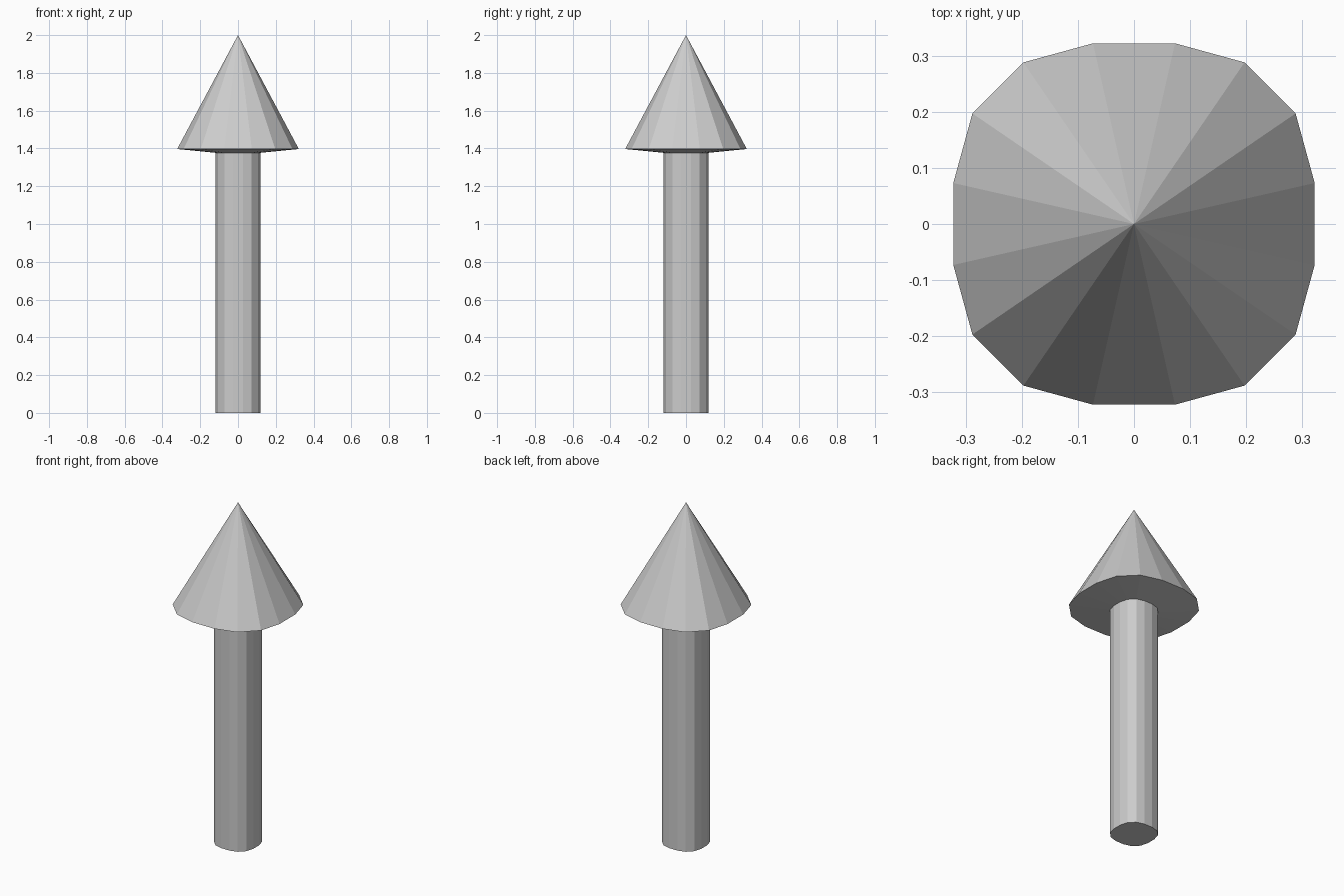
import bpy, bmesh

if "Cube" in bpy.data.objects:
    bpy.data.objects.remove(bpy.data.objects["Cube"])

# One eighth of the rounded-square, 16-sided outline, mirrored to all sides
quarter = [(0.322, 0.073), (0.288, 0.197), (0.197, 0.288), (0.073, 0.322)]
outline = []
for _ in range(4):
    outline += quarter
    quarter = [(-y, x) for x, y in quarter]


def ring(bm, scale, z):
    return [bm.verts.new((x * scale, y * scale, z)) for x, y in outline]


def bridge(bm, low, high):
    n = len(low)
    for i in range(n):
        j = (i + 1) % n
        bm.faces.new((low[i], low[j], high[j], high[i]))


def finish(bm, name):
    mesh = bpy.data.meshes.new(name)
    bm.to_mesh(mesh)
    bm.free()
    obj = bpy.data.objects.new(name, mesh)
    bpy.context.collection.objects.link(obj)
    return obj


SHAFT = 0.368      # shaft width relative to the head
JOINT_Z = 1.377    # where the shaft meets the underside of the head

# Shaft with a closed foot, open where it joins the head
bm = bmesh.new()
foot, top = ring(bm, SHAFT, 0), ring(bm, SHAFT, JOINT_Z)
bridge(bm, foot, top)
bm.faces.new(foot[::-1])
finish(bm, "shaft")

# Pointed head with a slightly sloping underside
bm = bmesh.new()
neck, rim = ring(bm, SHAFT, JOINT_Z), ring(bm, 1, 1.397)
bridge(bm, neck, rim)
tip = bm.verts.new((0, 0, 2))
for i in range(len(rim)):
    bm.faces.new((rim[i], rim[(i + 1) % len(rim)], tip))
finish(bm, "pointed_head")
